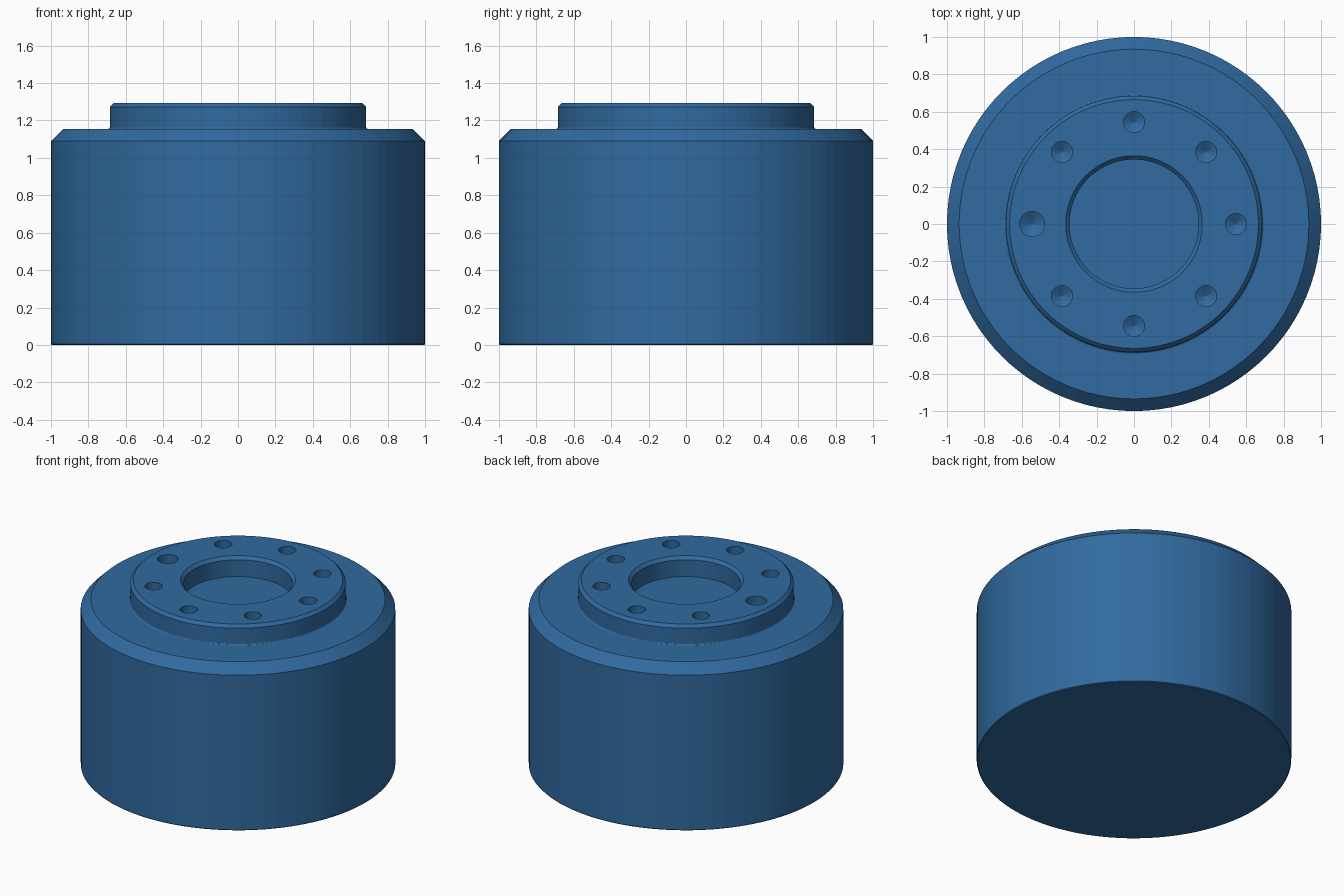
import bpy, bmesh, math

if "Cube" in bpy.data.objects:
    bpy.data.objects.remove(bpy.data.objects["Cube"])


def lathe(bm, profile, segments, center=(0, 0)):
    """Revolve (radius, z) points about a vertical axis; zero radius makes a pole."""
    rings = []
    for r, z in profile:
        if r == 0:
            rings.append([bm.verts.new((center[0], center[1], z))])
        else:
            rings.append([bm.verts.new((center[0] + r * math.cos(math.tau * i / segments),
                                        center[1] + r * math.sin(math.tau * i / segments), z))
                          for i in range(segments)])
    for a, b in zip(rings, rings[1:]):
        for i in range(segments):
            j = (i + 1) % segments
            quad = [a[i % len(a)], a[j % len(a)], b[j % len(b)], b[i % len(b)]]
            bm.faces.new(list(dict.fromkeys(quad)))


def finish(bm, name):
    bmesh.ops.recalc_face_normals(bm, faces=bm.faces)
    mesh = bpy.data.meshes.new(name)
    bm.to_mesh(mesh)
    bm.free()
    obj = bpy.data.objects.new(name, mesh)
    bpy.context.collection.objects.link(obj)
    return obj


TOP, SHOULDER, FILLET = 1.293, 1.155, 0.01

# Small fillet where the flange meets the shoulder
fillet = [(0.685 + FILLET * (1 - math.sin(t)), SHOULDER + FILLET * (1 - math.cos(t)))
          for t in (math.pi / 2 * i / 5 for i in range(6))]

# Housing: chamfered drum, raised flange and shallow central recess
bm = bmesh.new()
lathe(bm, [(0, 0), (0.995, 0), (1, 0.005), (1, 1.09), (0.935, SHOULDER)] + fillet +
          [(0.685, TOP - 0.02), (0.665, TOP), (0.365, TOP), (0.345, TOP - 0.02),
           (0.345, SHOULDER), (0, SHOULDER)], 96)
housing = finish(bm, "housing")

# Bolt circle: eight drilled holes with conical ends, one locating hole wider
bm = bmesh.new()
for k in range(8):
    a = math.tau * k / 8
    r = 0.067 if k == 4 else 0.056
    floor = TOP - 0.16
    lathe(bm, [(0, floor - r * 0.55), (r, floor), (r, TOP + 0.05), (0, TOP + 0.05)],
          32, (0.545 * math.cos(a), 0.545 * math.sin(a)))
drills = finish(bm, "hole_cutters")
drills.hide_render = True

# Cut the holes and remove the helper
bpy.context.view_layer.objects.active = housing
housing.select_set(True)
cut = housing.modifiers.new("bolt_holes", 'BOOLEAN')
cut.operation = 'DIFFERENCE'
cut.solver = 'EXACT'
cut.object = drills
bpy.ops.object.modifier_apply(modifier=cut.name)
bpy.data.objects.remove(drills, do_unlink=True)
bpy.ops.object.shade_flat()

# Deep blue finish
blue = bpy.data.materials.new("blue_paint")
blue.diffuse_color = (0.03, 0.145, 0.35, 1)
blue.use_nodes = True
blue.node_tree.nodes["Principled BSDF"].inputs["Base Color"].default_value = blue.diffuse_color
housing.data.materials.clear()
housing.data.materials.append(blue)
